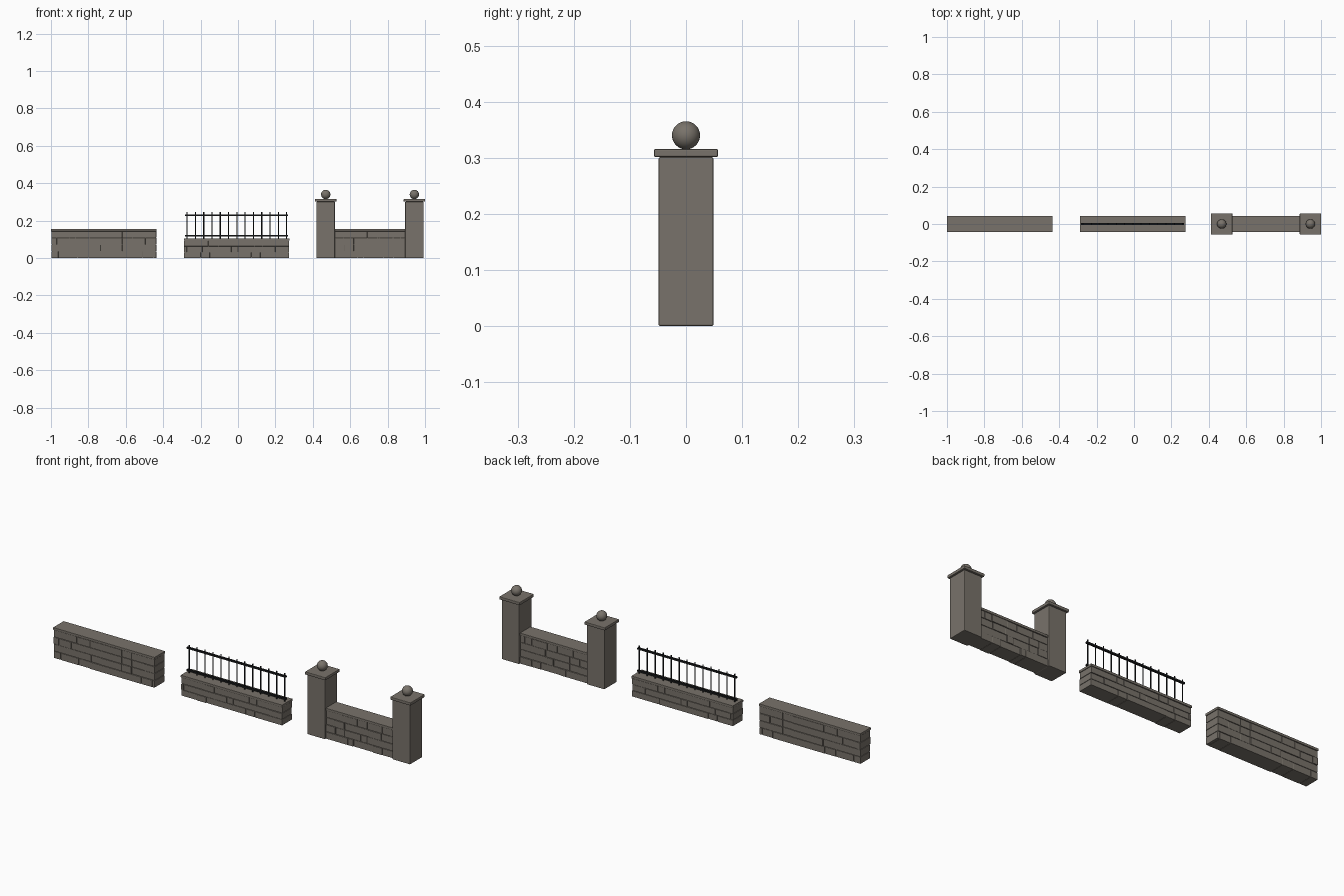
import bpy, bmesh, random
from mathutils import Matrix

random.seed(4)
if "Cube" in bpy.data.objects:
    bpy.data.objects.remove(bpy.data.objects["Cube"])


def make_material(name, rgb, rough):
    m = bpy.data.materials.new(name)
    m.use_nodes = True
    m.diffuse_color = (*rgb, 1)
    bsdf = m.node_tree.nodes["Principled BSDF"]
    bsdf.inputs["Base Color"].default_value = (*rgb, 1)
    bsdf.inputs["Roughness"].default_value = rough
    return m


STONE = make_material("grey brown stone", (0.19, 0.17, 0.145), 0.9)
IRON = make_material("black iron", (0.01, 0.011, 0.012), 0.5)


def add_box(bm, x0, x1, y0, y1, z0, z1):
    """Add an axis-aligned box to a bmesh."""
    centre = Matrix.Translation(((x0 + x1) / 2, (y0 + y1) / 2, (z0 + z1) / 2))
    size = Matrix.Diagonal((x1 - x0, y1 - y0, z1 - z0, 1))
    bmesh.ops.create_cube(bm, size=1, matrix=centre @ size)


def finish(bm, name, material, bevel=0):
    me = bpy.data.meshes.new(name)
    bm.to_mesh(me)
    bm.free()
    ob = bpy.data.objects.new(name, me)
    bpy.context.collection.objects.link(ob)
    me.materials.append(material)
    if bevel:
        mod = ob.modifiers.new("worn edges", "BEVEL")
        mod.width = bevel
        mod.segments = 2
    return ob


def box(name, x0, x1, half_y, z0, z1, material, bevel=0):
    bm = bmesh.new()
    add_box(bm, x0, x1, -half_y, half_y, z0, z1)
    return finish(bm, name, material, bevel)


def stone_wall(name, x0, x1, height, rows):
    """Core, flat coping and courses; rows list the joints of each course."""
    cap = 0.012
    course = (height - cap) / len(rows)
    box(name + "_core", x0 + 0.005, x1 - 0.005, 0.035, 0.002, height - 0.004, STONE)
    box(name + "_coping", x0, x1, 0.042, height - cap, height, STONE, 0.0015)
    bm = bmesh.new()
    for i, joints in enumerate(rows):
        edges = [x0 + 0.001, *joints, x1 - 0.001]
        for a, b in zip(edges, edges[1:]):
            front, back = (random.uniform(0.0375, 0.0415) for _ in range(2))
            z = i * course
            add_box(bm, a + 0.0008, b - 0.0008, -front, back,
                    z + 0.0008, z + course - 0.0008)
    finish(bm, name + "_stones", STONE, 0.0012)


# Plain wall
stone_wall("plain_wall", -1.0, -0.435, 0.155, [
    [-0.96, -0.86, -0.80, -0.51, -0.45],
    [-0.79, -0.735, -0.62, -0.565],
    [-0.97, -0.90, -0.62, -0.565, -0.495],
    [-0.87, -0.795, -0.62, -0.565]])

# Low wall with railing
stone_wall("railing_wall", -0.29, 0.275, 0.105, [
    [-0.20, -0.15, 0.07, 0.12],
    [-0.275, -0.19, -0.035, 0.0, 0.2],
    [-0.16, -0.105, 0.09, 0.13]])

# Wall between the pillars
stone_wall("gate_wall", 0.51, 0.90, 0.155, [
    [0.64, 0.67, 0.78, 0.83],
    [0.57, 0.62, 0.71, 0.745],
    [0.565, 0.62, 0.755, 0.825],
    [0.60, 0.69, 0.745, 0.83, 0.87]])

# Iron railing
for name, z in (("lower_rail", 0.118), ("upper_rail", 0.23)):
    box(name, -0.283, 0.268, 0.005, z - 0.004, z + 0.004, IRON)
BARS = 13
for i in range(BARS):
    x = -0.272 + i * 0.532 / (BARS - 1)
    bpy.ops.mesh.primitive_cylinder_add(vertices=8, radius=0.003, depth=0.143,
                                        location=(x, 0, 0.1735))
    bar = bpy.context.object
    bar.name = f"railing_bar_{i + 1}"
    bar.data.materials.append(IRON)
    bpy.ops.object.shade_smooth_by_angle()

# Pillars with cap and ball
for side, x in (("right", 0.469), ("left", 0.943)):
    box(side + "_pillar", x - 0.049, x + 0.049, 0.049, 0, 0.301, STONE, 0.003)
    box(side + "_pillar_cap", x - 0.057, x + 0.057, 0.057, 0.301, 0.316, STONE, 0.003)
    bpy.ops.mesh.primitive_uv_sphere_add(segments=32, ring_count=16, radius=0.025,
                                         location=(x, 0, 0.34))
    ball = bpy.context.object
    ball.name = side + "_pillar_ball"
    ball.data.materials.append(STONE)
    bpy.ops.object.shade_smooth()
